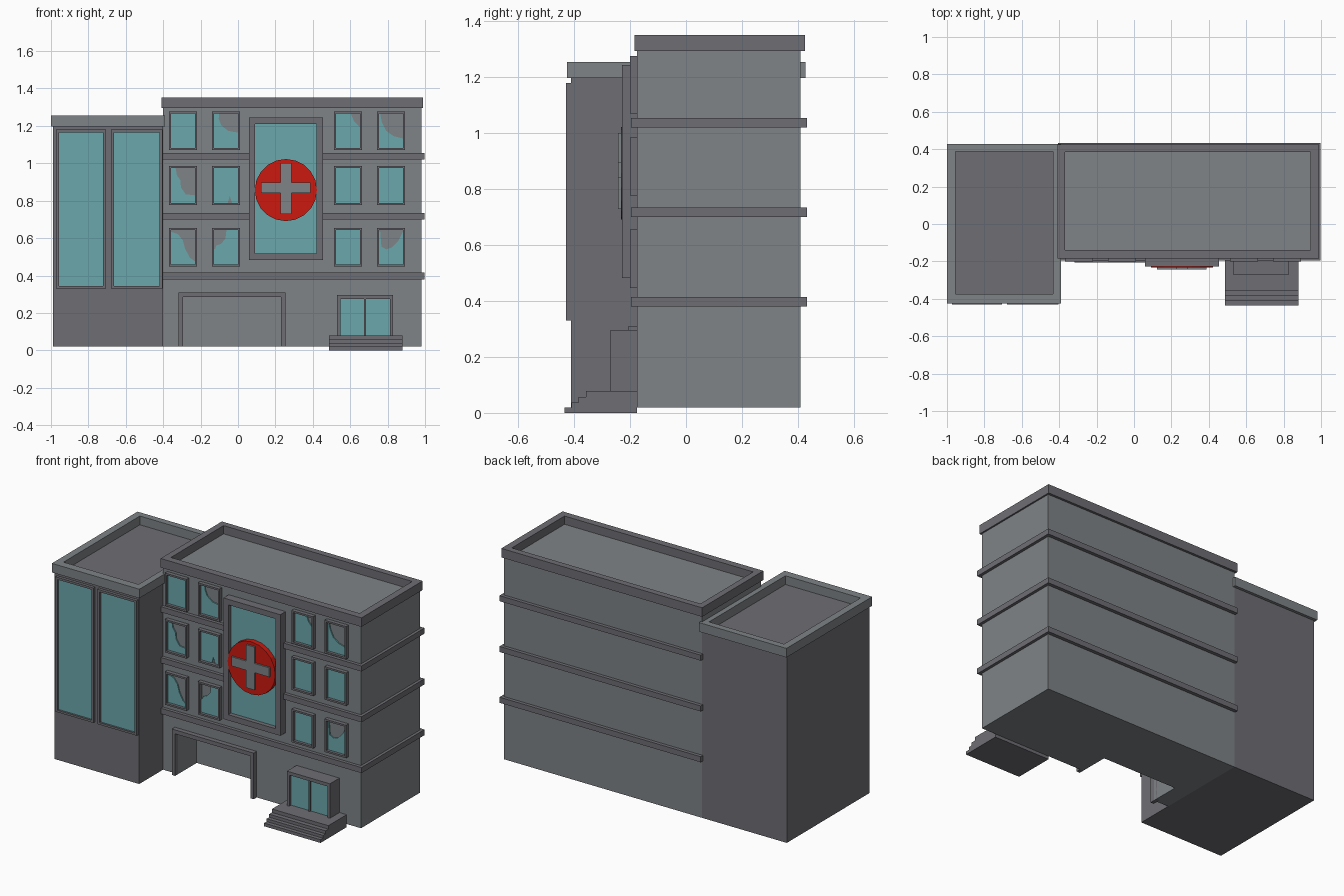
import bpy, bmesh, math

if "Cube" in bpy.data.objects:
    bpy.data.objects.remove(bpy.data.objects["Cube"])


def material(name, rgb):
    m = bpy.data.materials.new(name)
    m.diffuse_color = (*rgb, 1)
    m.use_nodes = True
    m.node_tree.nodes["Principled BSDF"].inputs["Base Color"].default_value = m.diffuse_color
    return m


LIGHT = material("light_grey", (0.21, 0.228, 0.238))
DARK = material("dark_grey", (0.156, 0.156, 0.175))
GLASS = material("teal_glass", (0.147, 0.386, 0.407))
RED = material("red_paint", (0.6, 0.01, 0.005))


def finish(name, bm, mat):
    bmesh.ops.recalc_face_normals(bm, faces=bm.faces)
    me = bpy.data.meshes.new(name)
    bm.to_mesh(me)
    bm.free()
    me.materials.append(mat)
    ob = bpy.data.objects.new(name, me)
    bpy.context.collection.objects.link(ob)
    return ob


def prism(name, pts, a, b, mat, axis='y'):
    """Extrude a 2D profile from a to b along the given axis."""
    place = {'y': lambda u, v, w: (u, w, v),
             'x': lambda u, v, w: (w, u, v),
             'z': lambda u, v, w: (u, v, w)}[axis]
    bm = bmesh.new()
    lo = [bm.verts.new(place(u, v, a)) for u, v in pts]
    hi = [bm.verts.new(place(u, v, b)) for u, v in pts]
    bm.faces.new(lo)
    bm.faces.new(hi)
    for i in range(len(pts)):
        j = (i + 1) % len(pts)
        bm.faces.new((lo[i], lo[j], hi[j], hi[i]))
    return finish(name, bm, mat)


def rect(u0, u1, v0, v1):
    return [(u0, v0), (u1, v0), (u1, v1), (u0, v1)]


def box(name, x0, x1, y0, y1, z0, z1, mat):
    return prism(name, rect(x0, x1, z0, z1), y0, y1, mat)


def ring(name, outer, inner, a, b, mat, axis='y'):
    """Rectangular frame with an open middle."""
    bm = bmesh.new()
    loops = []
    for r, w in ((outer, a), (outer, b), (inner, b), (inner, a)):
        loops.append([bm.verts.new((u, w, v) if axis == 'y' else (u, v, w))
                      for u, v in rect(*r)])
    for k in range(4):
        p, q = loops[k], loops[(k + 1) % 4]
        for i in range(4):
            j = (i + 1) % 4
            bm.faces.new((p[i], p[j], q[j], q[i]))
    return finish(name, bm, mat)


# Main block with a deep recess behind the wide entrance
main = box("main_block", -0.40, 0.98, -0.175, 0.41, 0.02, 1.30, LIGHT)
cutter = box("entrance_cutter", -0.295, 0.23, -0.3, 0.01, -0.1, 0.285, LIGHT)
cutter.hide_render = True
mod = main.modifiers.new("entrance", 'BOOLEAN')
mod.operation = 'DIFFERENCE'
mod.solver = 'EXACT'
mod.object = cutter
bpy.context.view_layer.objects.active = main
bpy.ops.object.modifier_apply(modifier=mod.name)
bpy.data.objects.remove(cutter)

ring("main_parapet", (-0.41, 0.99, -0.185, 0.425), (-0.37, 0.945, -0.14, 0.385),
     1.295, 1.352, DARK, 'z')

# Floor bands wrapped around the main block
for i, z in enumerate((0.38, 0.70, 1.02)):
    box(f"floor_band_{i}", -0.405, 0.998, -0.196, 0.432, z, z + 0.035, DARK)

# Side wing with two tall windows
box("side_wing", -0.99, -0.40, -0.412, 0.41, 0.02, 1.20, DARK)
ring("wing_parapet", (-1.0, -0.39, -0.425, 0.428), (-0.955, -0.432, -0.373, 0.387),
     1.198, 1.255, LIGHT, 'z')
for i, (x0, x1) in enumerate(((-0.973, -0.707), (-0.68, -0.405))):
    ring(f"wing_window_frame_{i}", (x0, x1, 0.33, 1.18),
         (x0 + 0.016, x1 - 0.014, 0.343, 1.166), -0.43, -0.405, DARK)
    box(f"wing_window_glass_{i}", x0 + 0.01, x1 - 0.01, -0.418, -0.405, 0.335, 1.175, GLASS)

# Small windows; broken panes are outlines in 0..1 pane coordinates
BROKEN = {
    (2, 1): [(0, 0), (1, 0), (1, .45), (.6, .5), (.32, .65), (.2, .85), (.22, 1), (0, 1)],
    (2, 2): [(0, 0), (1, 0), (1, .6), (.75, .78), (.62, 1), (0, 1)],
    (2, 3): [(0, 0), (1, 0), (1, .28), (.6, .35), (.3, .5), (.12, .75), (.05, 1), (0, 1)],
    (1, 0): [(0, 0), (1, 0), (1, .22), (.62, .25), (.42, .45), (.4, .65), (.25, .8),
             (.2, 1), (0, 1)],
    (1, 1): [(0, 0), (.58, 0), (.66, .2), (.76, 0), (1, 0), (1, 1), (0, 1)],
    (0, 0): [(0, 0), (1, 0), (1, .1), (.8, .2), (.6, .45), (.5, .7), (.3, .88), (0, .95)],
    (0, 1): [(0, 0), (1, 0), (1, 1), (.53, 1), (.48, .75), (.3, .6), (.1, .55), (.05, .45),
             (0, .45)],
    (0, 3): [(0, 0), (1, 0), (1, .95), (.8, .68), (.55, .5), (.3, .44), (.1, .52),
             (.05, .95), (0, .95)],
}
for row, (z0, z1) in enumerate(((0.447, 0.655), (0.777, 0.985), (1.07, 1.277))):
    for col, x0 in enumerate((-0.37, -0.14, 0.513, 0.743)):
        x1, t = x0 + 0.15, 0.011
        ring(f"window_frame_{row}_{col}", (x0, x1, z0, z1),
             (x0 + t, x1 - t, z0 + t, z1 - t), -0.2, -0.17, DARK)
        pane = BROKEN.get((row, col), rect(0, 1, 0, 1))
        pts = [(x0 + t + u * (0.15 - 2 * t), z0 + t + v * (z1 - z0 - 2 * t)) for u, v in pane]
        prism(f"window_glass_{row}_{col}", pts, -0.182, -0.17, GLASS)

# Large central window with a round sign and cross
ring("central_frame", (0.058, 0.455, 0.482, 1.245), (0.092, 0.42, 0.518, 1.21),
     -0.228, -0.17, DARK)
box("central_glass", 0.08, 0.43, -0.2, -0.17, 0.51, 1.22, GLASS)
cx, cz, r = 0.256, 0.857, 0.166
prism("round_sign", [(cx + r * math.cos(k * math.tau / 20), cz + r * math.sin(k * math.tau / 20))
                     for k in range(20)], -0.232, -0.195, RED)
w, e, h, m = 0.029, 0.132, 0.132, 0.012
prism("sign_cross", [(cx + u, cz + m + v) for u, v in (
    (-w, -h - 0.007), (w, -h - 0.007), (w, -w), (e, -w), (e, w), (w, w), (w, h), (-w, h),
    (-w, w), (-e, w), (-e, -w), (-w, -w))], -0.243, -0.225, LIGHT)

# Wide entrance surround
prism("entrance_surround", [(-0.318, 0.02), (-0.295, 0.02), (-0.295, 0.285), (0.23, 0.285),
                            (0.23, 0.02), (0.253, 0.02), (0.253, 0.31), (-0.318, 0.31)],
      -0.205, -0.15, DARK)

# Small porch with double glass door and steps
ring("door_frame", (0.53, 0.83, 0.06, 0.296), (0.547, 0.812, 0.078, 0.275), -0.27, -0.17, DARK)
box("door_mullion", 0.674, 0.684, -0.262, -0.17, 0.07, 0.28, DARK)
box("door_glass", 0.54, 0.82, -0.252, -0.17, 0.07, 0.28, GLASS)
prism("entry_steps", [(-0.175, 0), (-0.435, 0), (-0.435, 0.02), (-0.41, 0.02), (-0.41, 0.038),
                      (-0.385, 0.038), (-0.385, 0.057), (-0.357, 0.057), (-0.357, 0.079),
                      (-0.175, 0.079)], 0.487, 0.88, DARK, 'x')
